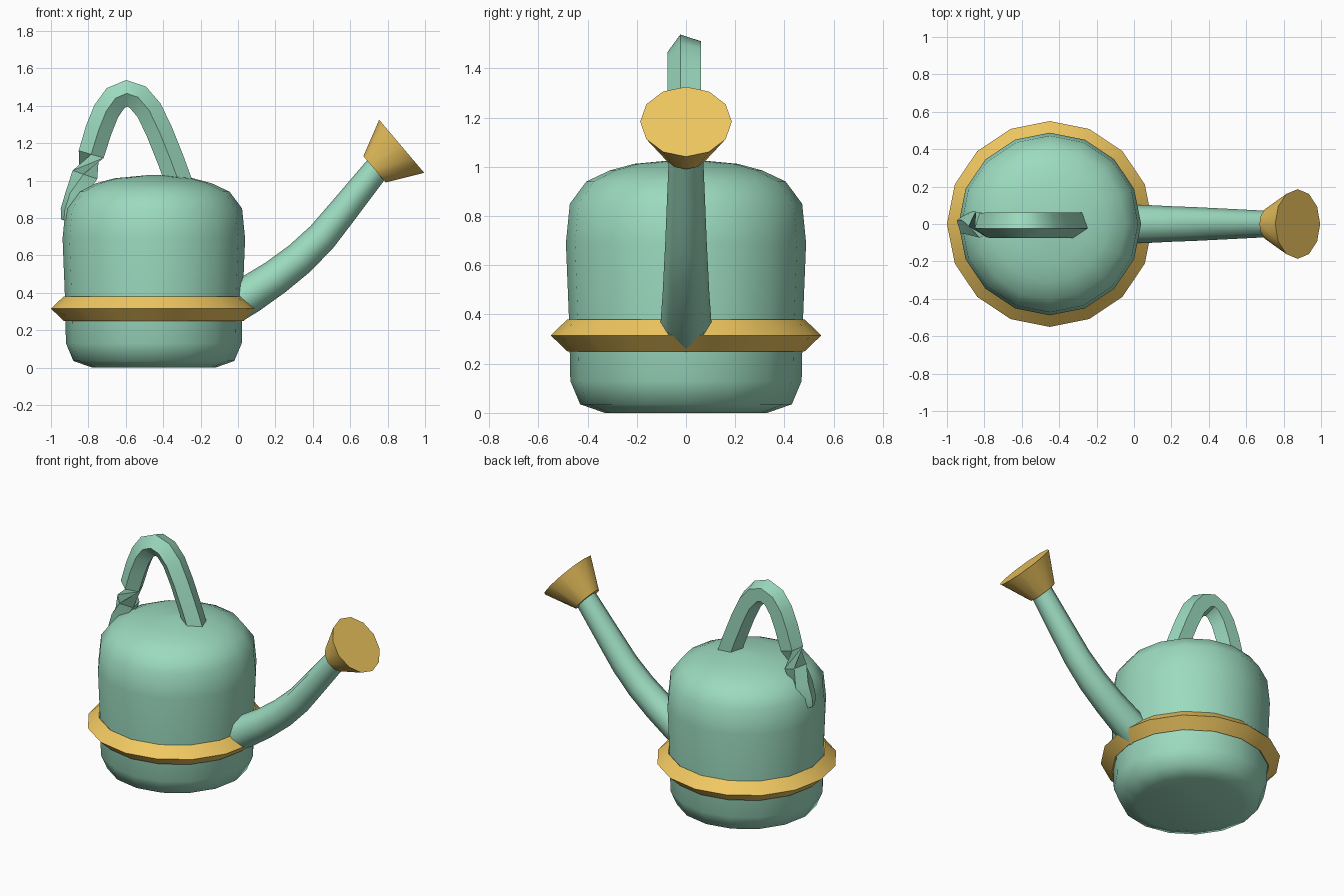
import bpy, bmesh
from math import sin, cos, tau, pi, radians
from mathutils import Vector

if "Cube" in bpy.data.objects:
    bpy.data.objects.remove(bpy.data.objects["Cube"])


def material(name, rgb):
    m = bpy.data.materials.new(name)
    m.diffuse_color = (*rgb, 1)
    m.use_nodes = True
    m.node_tree.nodes["Principled BSDF"].inputs["Base Color"].default_value = m.diffuse_color
    return m


TEAL = material("teal", (0.33, 0.70, 0.52))
GOLD = material("gold", (0.88, 0.58, 0.12))


def loft(name, rings, mat, angle, closed=False):
    """Skin a list of vertex rings; cap both ends unless the rings form a loop."""
    bm = bmesh.new()
    vr = [[bm.verts.new(p) for p in ring] for ring in rings]
    n = len(vr[0])
    pairs = list(zip(vr, vr[1:])) + ([(vr[-1], vr[0])] if closed else [])
    for a, b in pairs:
        for i in range(n):
            j = (i + 1) % n
            bm.faces.new((a[i], a[j], b[j], b[i]))
    if not closed:
        bm.faces.new(vr[0])
        bm.faces.new(vr[-1])
    bmesh.ops.recalc_face_normals(bm, faces=bm.faces)
    me = bpy.data.meshes.new(name)
    bm.to_mesh(me)
    bm.free()
    ob = bpy.data.objects.new(name, me)
    bpy.context.collection.objects.link(ob)
    me.materials.append(mat)
    bpy.ops.object.select_all(action='DESELECT')
    bpy.context.view_layer.objects.active = ob
    ob.select_set(True)
    bpy.ops.object.shade_smooth_by_angle(angle=radians(angle))
    return ob


def lathe(profile, sides=16, cx=-0.45):
    return [[(cx + r * cos(tau * k / sides), r * sin(tau * k / sides), z)
             for k in range(sides)] for r, z in profile]


def tube(path, sides):
    """path: (x, z, radius, roll) stations in the y = 0 plane."""
    rings = []
    for i, (x, z, r, roll) in enumerate(path):
        a, b = path[max(i - 1, 0)], path[min(i + 1, len(path) - 1)]
        t = Vector((b[0] - a[0], 0, b[1] - a[1])).normalized()
        n, y = Vector((t.z, 0, -t.x)), Vector((0, -1, 0))
        rings.append([Vector((x, 0, z)) + r * (cos(q) * y + sin(q) * n)
                      for q in (roll + tau * k / sides for k in range(sides))])
    return rings


# Rounded tank
loft("tank", lathe([(0.33, 0), (0.43, 0.035), (0.47, 0.13), (0.475, 0.37),
                    (0.488, 0.69), (0.472, 0.85), (0.405, 0.94),
                    (0.31, 0.985), (0.21, 1.012), (0.02, 1.03)]), TEAL, 50)

# Diamond-section band around the tank
loft("band", lathe([(0.55, 0.315), (0.482, 0.38), (0.42, 0.315), (0.482, 0.25)]),
     GOLD, 30, closed=True)

# Curved tapering spout
loft("spout", tube([(-0.06, 0.32, 0.105, 0), (0.06, 0.39, 0.102, 0),
                    (0.20, 0.482, 0.095, 0), (0.33, 0.583, 0.090, 0),
                    (0.45, 0.70, 0.084, 0), (0.57, 0.848, 0.078, 0),
                    (0.76, 1.085, 0.068, 0)], 8), TEAL, 50)

# Flared rose on the spout tip
loft("rose", tube([(0.73, 1.06, 0.092, 0), (0.875, 1.183, 0.186, 0)], 12), GOLD, 40)

# Five-sided arched handle, twisting half a turn where it meets the rear bracket
loft("handle", tube([(-0.29, 0.92, 0.075, 0), (-0.36, 1.11, 0.075, 0),
                     (-0.42, 1.26, 0.075, 0), (-0.475, 1.375, 0.075, 0),
                     (-0.535, 1.445, 0.075, 0), (-0.595, 1.466, 0.075, 0),
                     (-0.655, 1.44, 0.075, 0), (-0.705, 1.37, 0.075, 0),
                     (-0.745, 1.27, 0.075, 0), (-0.785, 1.14, 0.073, 0),
                     (-0.815, 1.03, 0.074, pi * 0.85), (-0.86, 0.92, 0.068, pi),
                     (-0.892, 0.83, 0.062, pi), (-0.907, 0.78, 0.042, pi)], 5), TEAL, 40)
